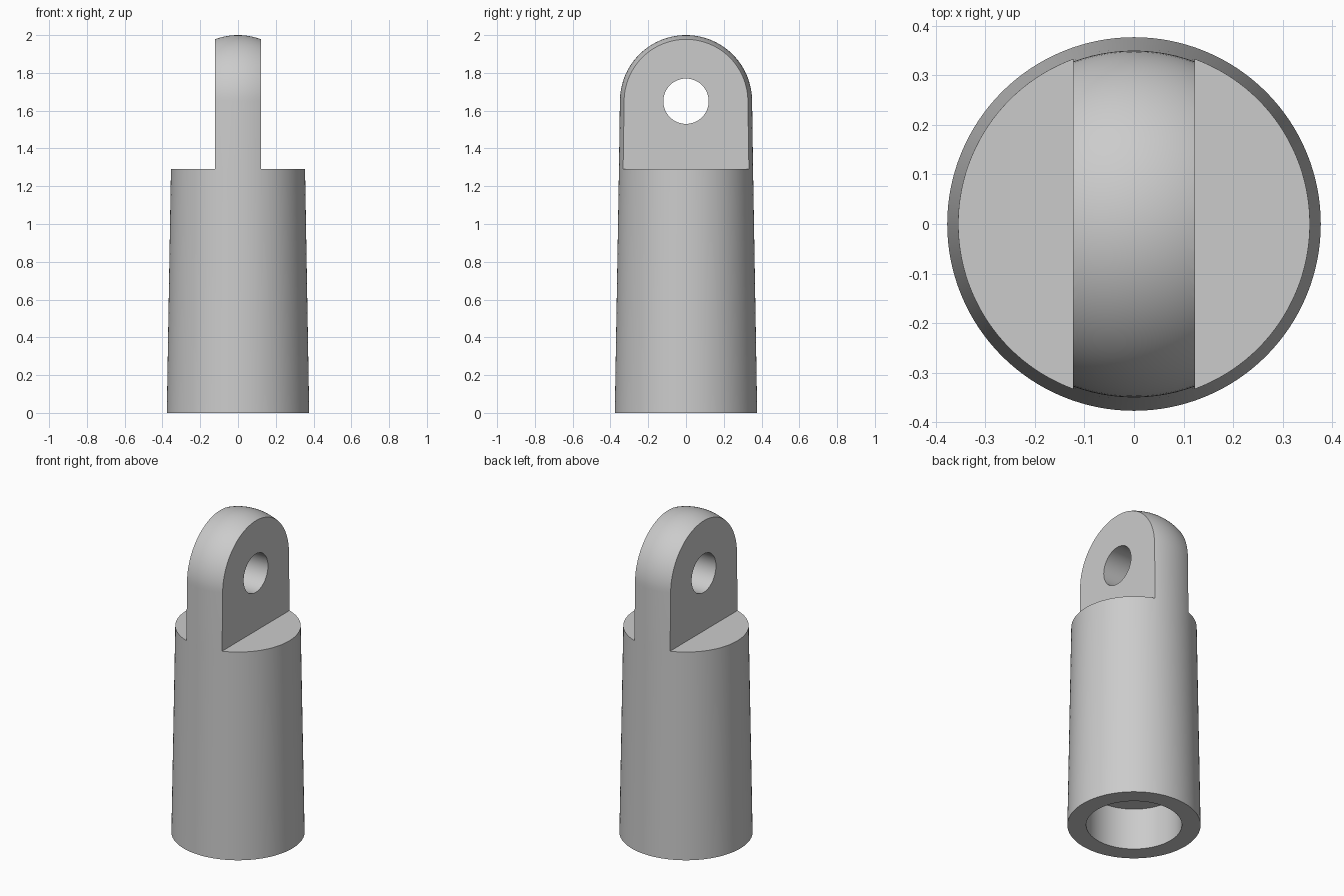
import bpy, bmesh, math
from mathutils import Matrix, Vector

cube = bpy.data.objects.get("Cube")
if cube:
    bpy.data.objects.remove(cube, do_unlink=True)

SEGMENTS = 128
BASE_R, SHOULDER_R, DOME_R = 0.377, 0.355, 0.35
SHOULDER_Z, DOME_Z = 1.29, 1.65
BORE_R, BORE_DEPTH = 0.271, 0.26
LUG_HALF, EYE_R = 0.123, 0.12

grey = bpy.data.materials.new("light grey")
grey.use_nodes = True
colour = (0.6, 0.6, 0.6, 1)
grey.diffuse_color = colour
grey.node_tree.nodes["Principled BSDF"].inputs["Base Color"].default_value = colour


def make_object(name, bm):
    bmesh.ops.recalc_face_normals(bm, faces=bm.faces)
    mesh = bpy.data.meshes.new(name)
    bm.to_mesh(mesh)
    bm.free()
    obj = bpy.data.objects.new(name, mesh)
    mesh.materials.append(grey)
    bpy.context.collection.objects.link(obj)
    return obj


# Revolved blank: blind bore, tapered wall, straight neck and domed top
profile = [(0, BORE_DEPTH), (BORE_R, BORE_DEPTH), (BORE_R, 0), (BASE_R, 0),
           (SHOULDER_R, SHOULDER_Z)]
for i in range(25):
    a = math.pi / 2 * i / 24
    profile.append((DOME_R * math.cos(a), DOME_Z + DOME_R * math.sin(a)))
profile[-1] = (0, DOME_Z + DOME_R)
bm = bmesh.new()
verts = [bm.verts.new((r, 0, z)) for r, z in profile]
edges = [bm.edges.new(pair) for pair in zip(verts, verts[1:])]
bmesh.ops.spin(bm, geom=verts + edges, axis=(0, 0, 1), cent=(0, 0, 0),
               steps=SEGMENTS, angle=2 * math.pi)
bmesh.ops.remove_doubles(bm, verts=bm.verts, dist=1e-5)
bmesh.ops.dissolve_degenerate(bm, edges=bm.edges, dist=1e-6)
body = make_object("rod_end", bm)

# Cutters: a block on each side of the lug, and the cross hole
cutters = []
for side, label in ((1, "left"), (-1, "right")):
    bm = bmesh.new()
    bmesh.ops.create_cube(bm, size=1, matrix=Matrix.Translation(
        Vector((side * (LUG_HALF + 0.5), 0, SHOULDER_Z + 0.5))))
    cutters.append(make_object(label + "_flat_cutter", bm))
bm = bmesh.new()
bmesh.ops.create_cone(bm, cap_ends=True, segments=64, radius1=EYE_R, radius2=EYE_R,
                      depth=1, matrix=Matrix.Translation((0, 0, DOME_Z))
                      @ Matrix.Rotation(math.pi / 2, 4, "Y"))
cutters.append(make_object("eye_cutter", bm))

# Cut, then discard the cutters
bpy.ops.object.select_all(action="DESELECT")
body.select_set(True)
bpy.context.view_layer.objects.active = body
for cutter in cutters:
    cutter.hide_render = True
    mod = body.modifiers.new(cutter.name, "BOOLEAN")
    mod.operation, mod.solver, mod.object = "DIFFERENCE", "EXACT", cutter
    bpy.ops.object.modifier_apply(modifier=mod.name)
    bpy.data.objects.remove(cutter, do_unlink=True)
bpy.ops.object.shade_smooth_by_angle(angle=math.radians(30))
